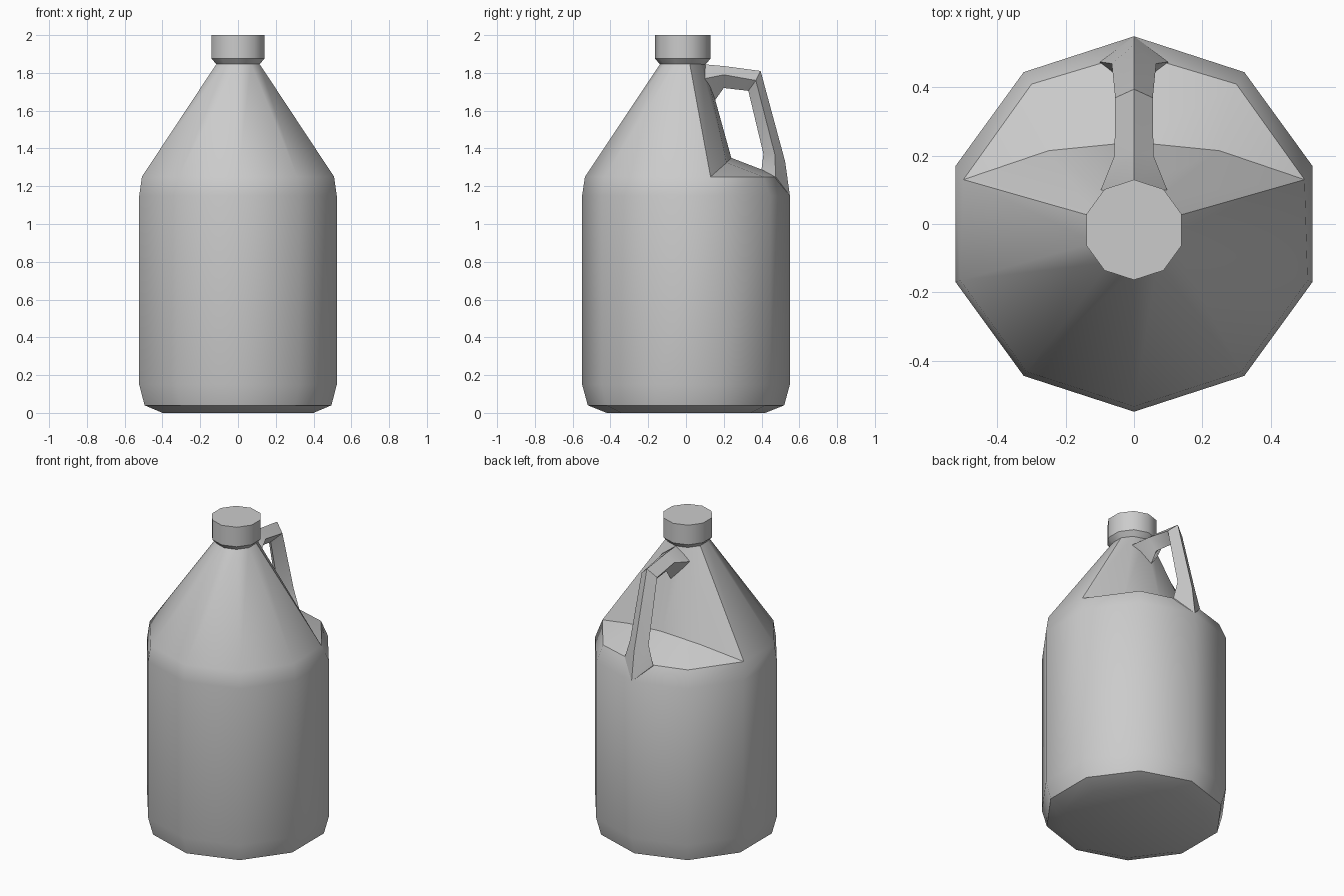
import bpy, bmesh, math

if "Cube" in bpy.data.objects:
    bpy.data.objects.remove(bpy.data.objects["Cube"])

SIDES = 10


def ring(r, z, cy=0.0):
    """Ten-sided ring, first vertex at the front (-y), fifth at the back."""
    return [(r * math.sin(math.tau * i / SIDES), cy - r * math.cos(math.tau * i / SIDES), z)
            for i in range(SIDES)]


def with_back(base, changes):
    """Replace ring points by index, mirrored over x = 0."""
    pts = list(base)
    for i, (x, y, z) in changes.items():
        pts[i] = (x, y, z)
        pts[(SIDES - i) % SIDES] = (-x, y, z)
    return pts


def loft(name, sections):
    """Skin a list of closed sections, cap both ends, shade by angle."""
    bm = bmesh.new()
    rows = [[bm.verts.new(p) for p in s] for s in sections]
    n = len(rows[0])
    for a, b in zip(rows, rows[1:]):
        for i in range(n):
            j = (i + 1) % n
            bm.faces.new((a[i], a[j], b[j], b[i]))
    bm.faces.new(rows[0])
    bm.faces.new(rows[-1])
    bmesh.ops.remove_doubles(bm, verts=bm.verts, dist=0.0001)
    bmesh.ops.recalc_face_normals(bm, faces=bm.faces)
    mesh = bpy.data.meshes.new(name)
    bm.to_mesh(mesh)
    bm.free()
    ob = bpy.data.objects.new(name, mesh)
    bpy.context.collection.objects.link(ob)
    bpy.ops.object.select_all(action='DESELECT')
    ob.select_set(True)
    bpy.context.view_layer.objects.active = ob
    bpy.ops.object.shade_smooth_by_angle(angle=math.radians(40))
    return ob


# Jug body: lathe-like rings, with the back of the shoulder pulled in to a ledge
shoulder = with_back(ring(0.535, 1.25), {3: (0.50, 0.13, 1.25), 4: (0.30, 0.41, 1.25),
                                         5: (0, 0.50, 1.25)})
recess = with_back(shoulder, {4: (0.25, 0.215, 1.325), 5: (0, 0.24, 1.35)})
loft("jug_body", [ring(0.42, 0), ring(0.52, 0.04), ring(0.55, 0.15), ring(0.55, 1.15),
                  shoulder, recess, ring(0.118, 1.85, -0.017)])

# Screw cap
CAP_Y = -0.017
loft("cap", [ring(0.12, 1.845, CAP_Y), ring(0.147, 1.875, CAP_Y), ring(0.147, 2.0, CAP_Y)])

# Handle: diamond sections given as outer (y, z), side (x, y, z), inner (y, z)
path = [
    ((0.06, 1.83), (0.08, 0.06, 1.77), (0.10, 1.65)),
    ((0.10, 1.845), (0.097, 0.10, 1.77), (0.15, 1.65)),
    ((0.21, 1.835), (0.057, 0.20, 1.79), (0.20, 1.72)),
    ((0.395, 1.81), (0.055, 0.37, 1.76), (0.33, 1.705)),
    ((0.525, 1.33), (0.065, 0.47, 1.37), (0.41, 1.37)),
    ((0.55, 1.15), (0.10, 0.475, 1.25), (0.40, 1.29)),
    ((0.50, 1.10), (0.09, 0.42, 1.18), (0.38, 1.22)),
]
loft("handle", [[(0, *o), s, (0, *i), (-s[0], s[1], s[2])] for o, s, i in path])
